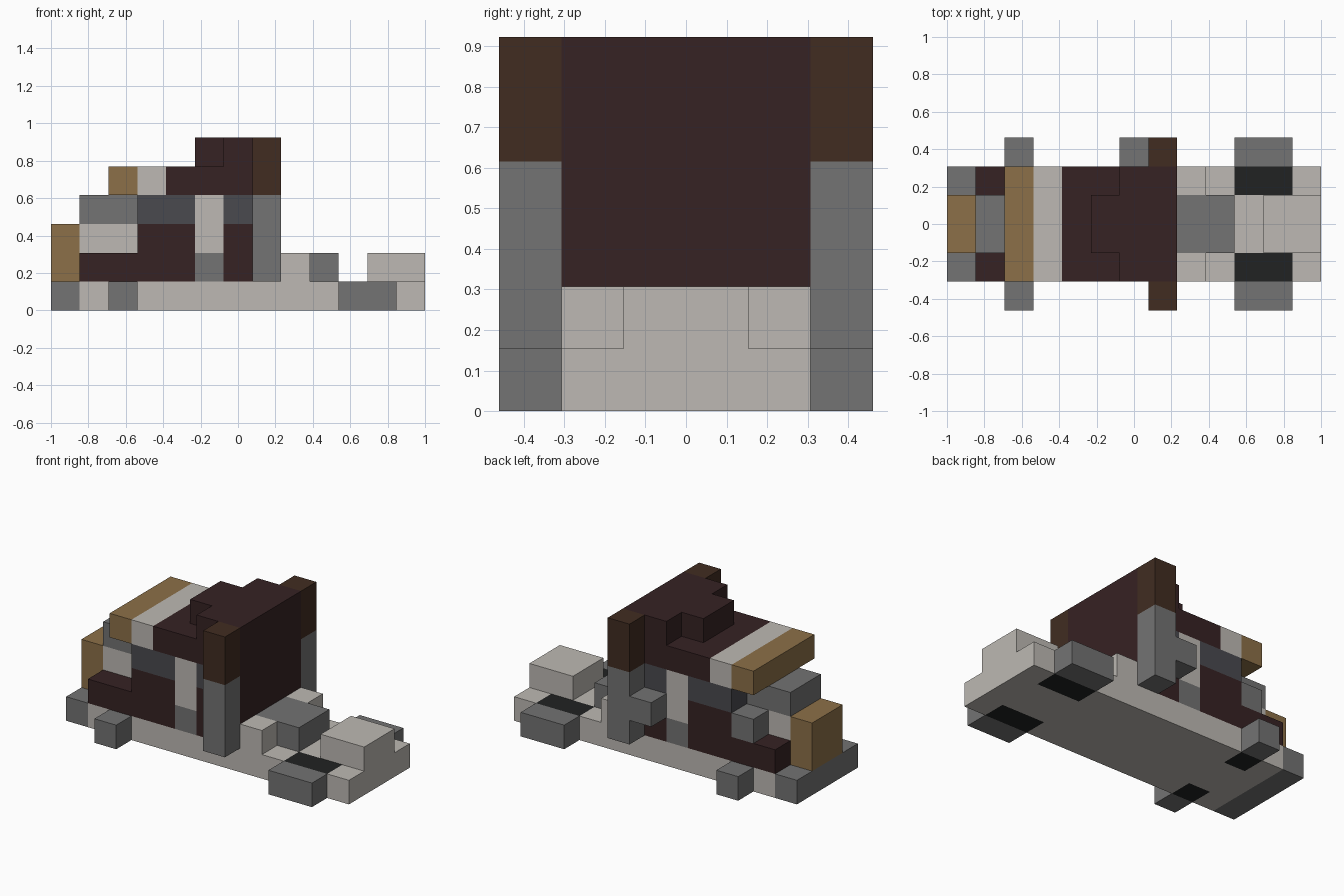
import bpy, bmesh
from mathutils import Vector

cube = bpy.data.objects.get("Cube")
if cube:
    bpy.data.objects.remove(cube, do_unlink=True)

UNIT = 2 / 13                      # edge of one block
ORIGIN = Vector((6.5, 3, 0))       # centre of the block grid


def material(name, rgb):
    """Flat colour from 8-bit sRGB, stored as linear."""
    lin = [((c / 255 + 0.055) / 1.055) ** 2.4 for c in rgb]
    mat = bpy.data.materials.new(name)
    mat.use_nodes = True
    mat.diffuse_color = (*lin, 1)
    bsdf = mat.node_tree.nodes["Principled BSDF"]
    bsdf.inputs["Base Color"].default_value = (*lin, 1)
    bsdf.inputs["Roughness"].default_value = 0.9
    return mat


PALE = material("pale_stone", (189, 185, 179))
GREY = material("mid_grey", (115, 115, 115))
MAROON = material("dark_maroon", (54, 34, 35))
BROWN = material("dark_brown", (65, 44, 33))
TAN = material("tan_wood", (140, 112, 72))
GLASS = material("slate_glass", (74, 74, 79))
BLACK = material("soft_black", (33, 34, 34))


def block(name, mat, x, y, z):
    """Box spanning grid ranges x, y and z."""
    low, high = (Vector(c) for c in zip(x, y, z))
    bm = bmesh.new()
    bmesh.ops.create_cube(bm, size=1)
    for v in bm.verts:
        cell = (low + high) / 2 + v.co * (high - low)
        v.co = (cell - ORIGIN) * UNIT
    mesh = bpy.data.meshes.new(name)
    bm.to_mesh(mesh)
    bm.free()
    mesh.materials.append(mat)
    obj = bpy.data.objects.new(name, mesh)
    bpy.context.collection.objects.link(obj)
    return obj


def pair(name, mat, x, y, z):
    """Box on the right side and its mirror on the left."""
    block("right_" + name, mat, x, y, z)
    block("left_" + name, mat, x, (6 - y[1], 6 - y[0]), z)


FULL, MID, SIDE, OUTER = (1, 5), (2, 4), (1, 2), (0, 1)
FLOOR, LOWER, UPPER = (0, 1), (1, 2), (2, 3)
WINDOW, ROOF, TOP = (3, 4), (4, 5), (5, 6)

# Chassis, with dark wheel wells between the side sills
block("chassis_keel", PALE, (1, 13), MID, FLOOR)
block("rear_bumper", GREY, (0, 1), FULL, FLOOR)
for name, span in (("rear_sill", (1, 2)), ("middle_sill", (3, 10)), ("front_sill", (12, 13))):
    pair(name, PALE, span, SIDE, FLOOR)
for name, span in (("rear", (2, 3)), ("front", (10, 12))):
    pair(name + "_wheel_well", BLACK, span, SIDE, FLOOR)
    pair(name + "_wheel", GREY, span, OUTER, FLOOR)

# Nose and engine cover
block("nose", PALE, (11, 13), MID, LOWER)
block("engine_cover", GREY, (8, 10), MID, LOWER)
pair("cowl", PALE, (8, 9), SIDE, LOWER)

# Cabin body
block("rear_body", MAROON, (1, 5), FULL, LOWER)
block("rear_door_panel", MAROON, (3, 5), FULL, UPPER)
block("pillar_foot", GREY, (5, 6), FULL, LOWER)
block("pillar", PALE, (5, 6), FULL, (2, 4))
block("front_door_panel", MAROON, (6, 7), FULL, (1, 3))
block("rear_windows", GLASS, (3, 5), FULL, WINDOW)
block("front_windows", GLASS, (6, 7), FULL, WINDOW)
block("front_wall", MAROON, (7, 8), FULL, (1, 6))

# Tall corner posts with brown caps
pair("post", GREY, (7, 8), OUTER, (1, 4))
pair("post_cap", BROWN, (7, 8), OUTER, (4, 6))

# Roof, stepped down towards the rear
block("roof", MAROON, (4, 7), FULL, ROOF)
block("roof_band", PALE, (3, 4), FULL, ROOF)
block("roof_rear_edge", TAN, (2, 3), FULL, ROOF)
block("roof_ridge", MAROON, (6, 7), FULL, TOP)
block("roof_ridge_step", MAROON, (5, 6), MID, TOP)

# Rear end
block("rear_core", PALE, (1, 3), MID, UPPER)
block("rear_shelf", GREY, (1, 3), MID, WINDOW)
block("rear_crate", TAN, (0, 1), MID, (1, 3))

# Fittings on the back side only
block("side_box", GREY, (2, 3), (4, 5), UPPER)
block("side_bracket", GREY, (6, 7), (5, 6), UPPER)
